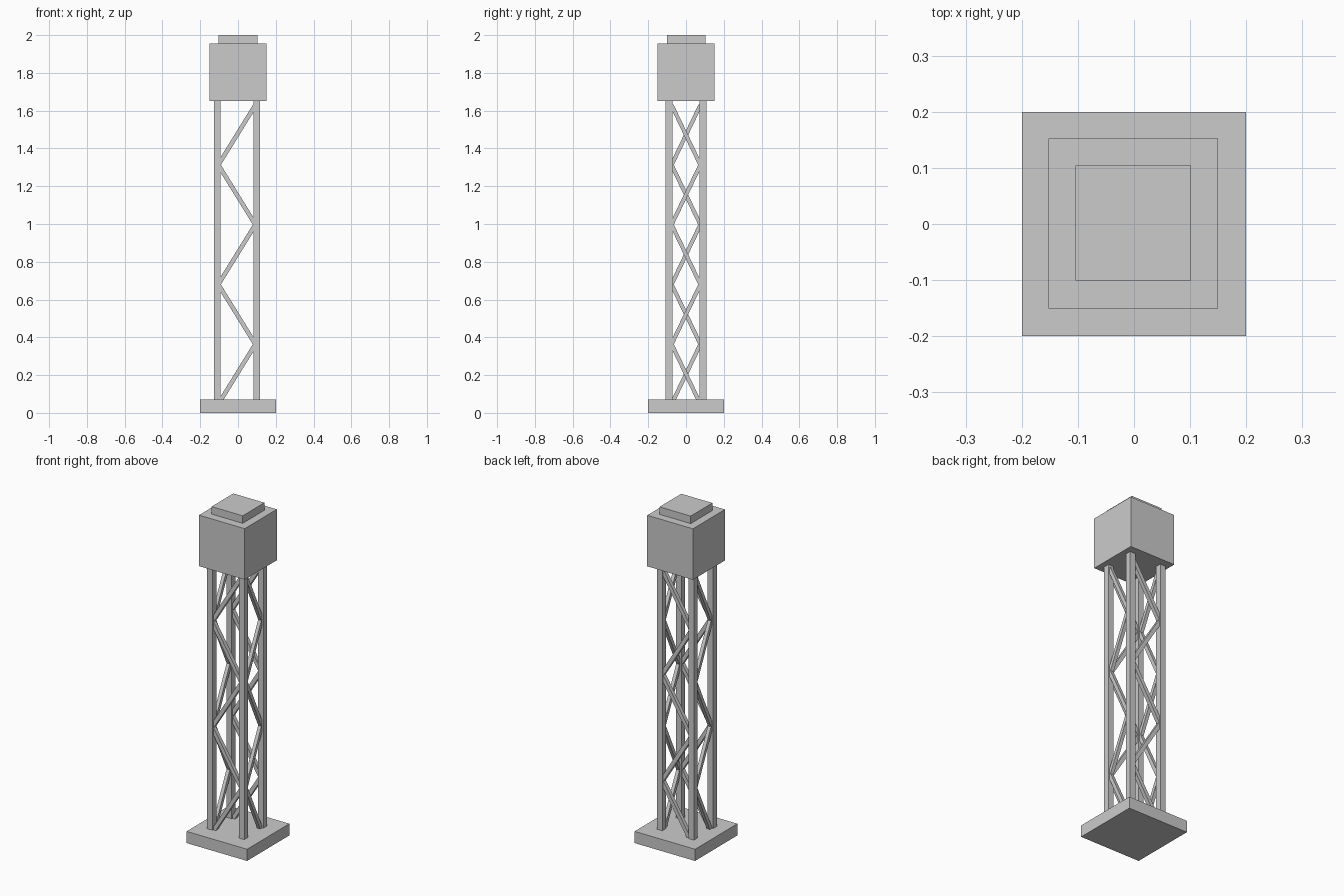
import bpy, math
from mathutils import Vector

if "Cube" in bpy.data.objects:
    bpy.data.objects.remove(bpy.data.objects["Cube"])


def box(name, lo, hi):
    """Axis-aligned box between two corners."""
    lo, hi = Vector(lo), Vector(hi)
    bpy.ops.mesh.primitive_cube_add(size=1, location=(lo + hi) / 2)
    ob = bpy.context.object
    ob.name = name
    ob.scale = hi - lo
    bpy.ops.object.transform_apply(location=False, rotation=False, scale=True)
    return ob


def strut(name, a, b, width):
    """Square bar from a to b, kept square to the tower face it lies in."""
    a, b = Vector(a), Vector(b)
    d = b - a
    bpy.ops.mesh.primitive_cube_add(size=1, location=(a + b) / 2)
    ob = bpy.context.object
    ob.name = name
    ob.scale = (width, width, d.length)
    if abs(d.x) > abs(d.y):
        ob.rotation_euler = (0, math.atan2(d.x, d.z), 0)
    else:
        ob.rotation_euler = (-math.atan2(d.y, d.z), 0, 0)
    return ob


# Base, head and cap
box("base_plate", (-0.2, -0.2, 0), (0.2, 0.2, 0.07))
box("head_box", (-0.152, -0.151, 1.65), (0.15, 0.152, 1.955))
box("top_cap", (-0.104, -0.101, 1.955), (0.102, 0.104, 2.0))

# Four corner posts
post_x, post_y, half = (-0.11, 0.099), (-0.09, 0.09), 0.018
for x in post_x:
    for y in post_y:
        box("corner_post", (x - half, y - half, 0.06), (x + half, y + half, 1.66))

# Zigzag lattice on the four sides
levels = [0.047 + 0.3165 * i for i in range(6)]
for i in range(5):
    z0, z1 = levels[i], levels[i + 1]
    s = 1 if i % 2 == 0 else -1
    xa, xb = (-0.104, 0.092)[::s]
    for y, face in zip(post_y, ("front", "back")):
        strut(face + "_brace", (xa, y, z0), (xb, y, z1), 0.023)
    for x, side, face in zip(post_x, (-1, 1), ("left", "right")):
        y = 0.076 * side * s
        strut(face + "_brace", (x, y, z0), (x, -y, z1), 0.021)
